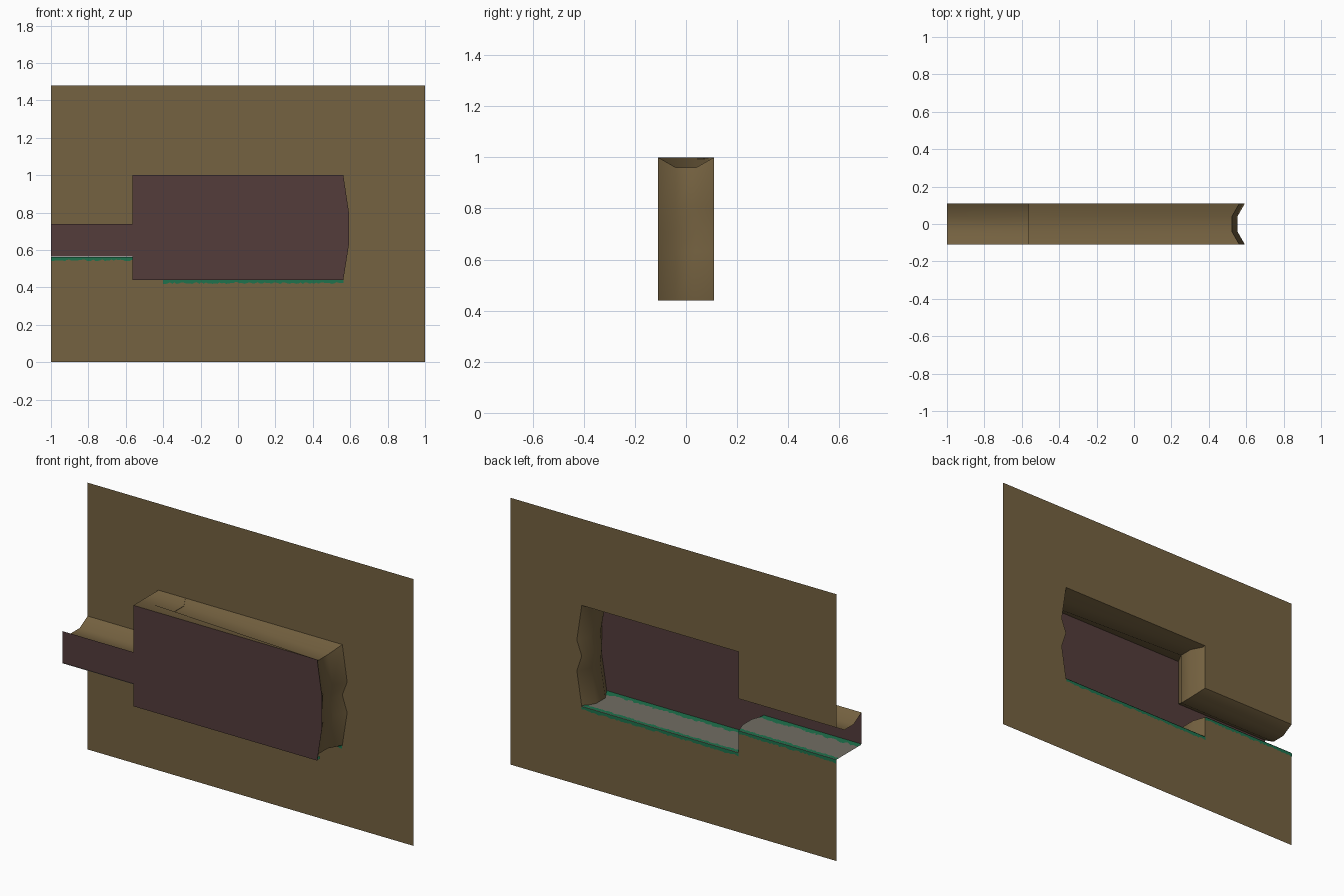
import bpy, random

if "Cube" in bpy.data.objects:
    bpy.data.objects.remove(bpy.data.objects["Cube"])

random.seed(4)
FRONT, BACK = -0.11, 0.11


def material(name, rgb):
    m = bpy.data.materials.new(name)
    m.diffuse_color = (*rgb, 1)
    m.use_nodes = True
    m.node_tree.nodes["Principled BSDF"].inputs["Base Color"].default_value = m.diffuse_color
    return m


BROWN = material("earth brown", (0.178, 0.122, 0.052))
PLUM = material("dark plum", (0.088, 0.045, 0.044))
GREY = material("stone grey", (0.165, 0.155, 0.125))
GREEN = material("moss green", (0.013, 0.17, 0.075))


def add(name, verts, faces, mat, smooth=False):
    me = bpy.data.meshes.new(name)
    me.from_pydata(verts, [], faces)
    me.materials.append(mat)
    ob = bpy.data.objects.new(name, me)
    bpy.context.collection.objects.link(ob)
    if smooth:
        bpy.context.view_layer.objects.active = ob
        ob.select_set(True)
        bpy.ops.object.shade_smooth_by_angle(angle=0.7)
        ob.select_set(False)
    return ob


def sheet(name, outline, y, mat):
    """Flat upright polygon facing the back."""
    pts = outline[::-1]
    add(name, [(x, y, z) for x, z in pts], [tuple(range(len(pts)))], mat)


def lining(name, path, mat):
    """Sweep a path through the depth; each point (x, z, dx, dz, front x shift)
    bulges inwards by (dx, dz) between the front and back edges."""
    rows = [(FRONT, 0), (-0.04, 0.04), (0.04, 0.04), (BACK, 0)]
    verts = []
    for x, z, dx, dz, fx in path:
        for y, b in rows:
            t = (BACK - y) / (BACK - FRONT)
            verts.append((x + fx * t + dx * b, y, z + dz * b))
    n = len(rows)
    faces = [(i * n + j, (i + 1) * n + j, (i + 1) * n + j + 1, i * n + j + 1)
             for i in range(len(path) - 1) for j in range(n - 1)]
    add(name, verts, faces, mat, True)


def fringe(name, x0, x1, y, z, dy, dz):
    """Ragged moss strip growing from a floor edge in direction (dy, dz)."""
    n = int((x1 - x0) / 0.012)
    verts, faces = [], []
    for i in range(n + 1):
        x, w = x0 + (x1 - x0) * i / n, random.uniform(0.55, 1.0)
        verts += [(x, y, z), (x, y + dy * w, z + dz * w)]
        if i:
            faces.append((2 * i - 2, 2 * i, 2 * i + 1, 2 * i - 1))
    add(name, verts, faces, GREEN)


# wall with an opening for the room and the side passage
wave = [(0.563, 0.44), (0.593, 0.63), (0.563, 0.72), (0.593, 0.80), (0.563, 1.0)]
sheet("wall", [(-1, 0), (1, 0), (1, 1.48), (-1, 1.48), (-1, 0.74), (-0.4, 0.74), (-0.4, 1.0)]
      + wave[::-1] + [(-0.4, 0.44), (-0.4, 0.56), (-1, 0.56)], BACK, BROWN)

# panel closing the recess
sheet("recess_panel", [(-1, 0.565), (-0.565, 0.565), (-0.565, 0.44), (0.563, 0.44), (0.593, 0.63),
                       (0.593, 0.72), (0.593, 0.80), (0.563, 1.0), (-0.565, 1.0),
                       (-0.565, 0.74), (-1, 0.74)], FRONT, PLUM)

# earth linings
lining("right_end", [(x, z, -1, -1 if z == 1.0 else 0, 0.03 if z == 0.72 else 0)
                     for x, z in wave], BROWN)
lining("room_ceiling", [(0.563, 1.0, -1, -1, 0), (-0.565, 1.0, 0, 0, 0)], BROWN)
lining("left_end", [(-0.4, 1.0, 1, -0.15, 0), (-0.4, 0.93, 1, 0, 0), (-0.4, 0.74, 1, -1, 0)], BROWN)
lining("passage_ceiling", [(-0.4, 0.74, 1, -1, 0), (-1, 0.74, 0, -1, 0)], BROWN)
lining("step", [(-0.4, 0.562, 0.6, 0, 0), (-0.4, 0.44, 1, 0, 0)], BROWN)

# stone floors
lining("room_floor", [(-0.4, 0.44, 1, 0, 0), (0.563, 0.44, -1, 0, 0)], GREY)
lining("passage_floor", [(-1, 0.562, 0, 0, 0), (-0.4, 0.562, 0.6, 0, 0)], GREY)

# moss along the floor edges, lying inwards and hanging over the wall
for label, x0, x1, z in (("room", -0.4, 0.563, 0.44), ("passage", -1, -0.4, 0.562)):
    fringe(label + "_moss_front", x0, x1, FRONT, z + 0.003, 0.045, 0)
    fringe(label + "_moss_back", x0, x1, BACK, z + 0.003, -0.025, 0)
    for side, y in (("inner", BACK - 0.002), ("outer", BACK + 0.002)):
        fringe(f"{label}_moss_hang_{side}", x0, x1, y, z, 0, -0.022)
